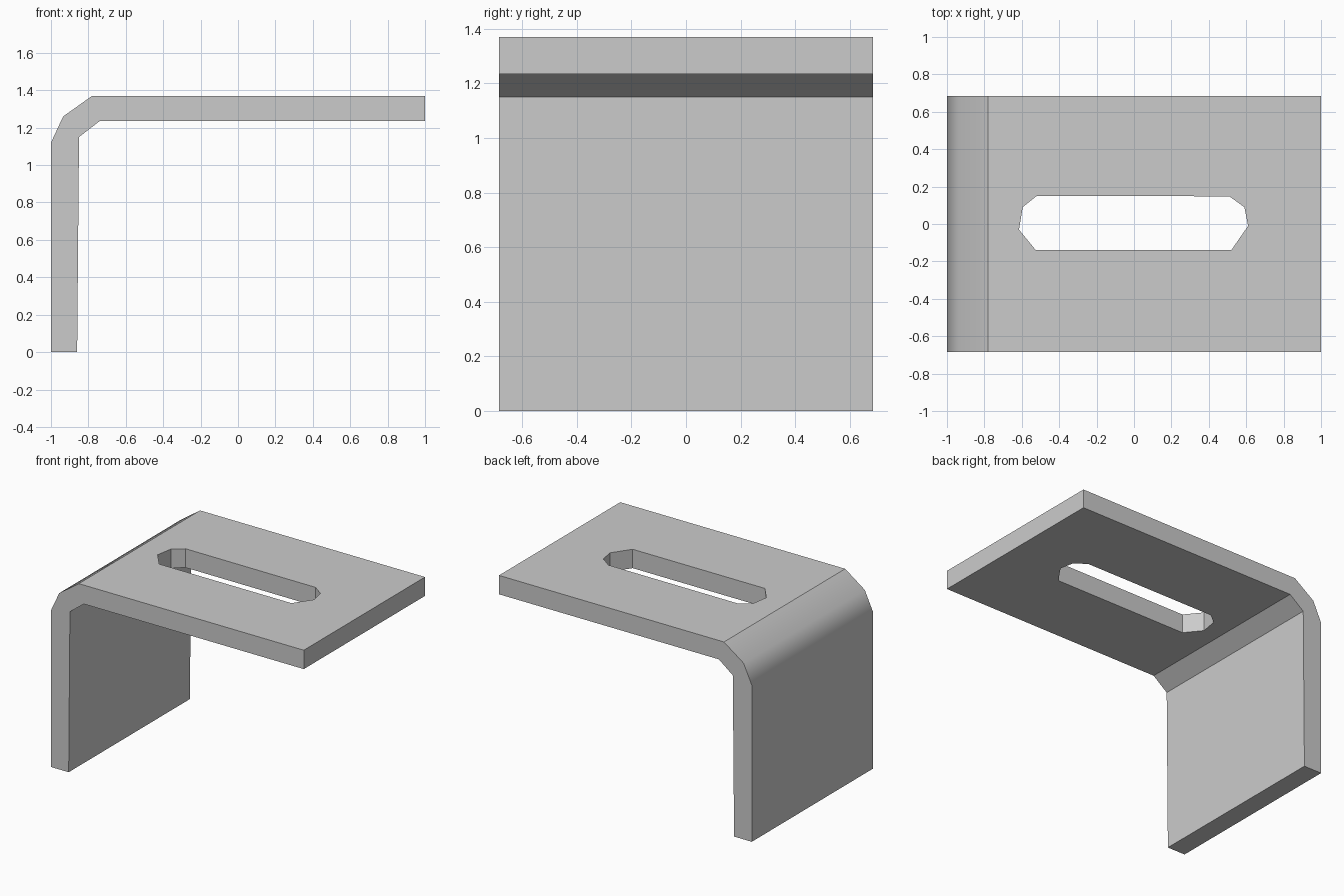
import bpy, bmesh, math
from mathutils import Vector

default = bpy.data.objects.get("Cube")
if default:
    bpy.data.objects.remove(default, do_unlink=True)

steel = bpy.data.materials.new("grey_steel")
steel.use_nodes = True
GREY = (0.6, 0.6, 0.6, 1)
steel.diffuse_color = GREY
steel.node_tree.nodes["Principled BSDF"].inputs["Base Color"].default_value = GREY


def prism(name, outline, direction):
    """Extrude a closed outline along a direction into a solid object."""
    bm = bmesh.new()
    face = bm.faces.new([bm.verts.new(p) for p in outline])
    grown = bmesh.ops.extrude_face_region(bm, geom=[face])["geom"]
    verts = [g for g in grown if isinstance(g, bmesh.types.BMVert)]
    bmesh.ops.translate(bm, verts=verts, vec=Vector(direction))
    bmesh.ops.recalc_face_normals(bm, faces=bm.faces)
    mesh = bpy.data.meshes.new(name)
    bm.to_mesh(mesh)
    bm.free()
    mesh.materials.append(steel)
    obj = bpy.data.objects.new(name, mesh)
    bpy.context.collection.objects.link(obj)
    return obj


# Bent plate: side profile (x, z) swept across the depth
HALF_DEPTH = 0.685
profile = [(-1, 0), (-0.86, 0), (-0.85, 1.15), (-0.74, 1.235), (1, 1.235),
           (1, 1.37), (-0.78, 1.37), (-0.935, 1.26), (-1, 1.12)]
bracket = prism("angle_bracket", [(x, -HALF_DEPTH, z) for x, z in profile],
                (0, 2 * HALF_DEPTH, 0))

# Long slot through the top plate
slot = [(-0.52, 0.15), (-0.595, 0.09), (-0.615, -0.03), (-0.525, -0.14),
        (0.52, -0.14), (0.61, -0.01), (0.59, 0.09), (0.51, 0.148)]
cutter = prism("slot_cutter", [(x, y, 1.1) for x, y in slot], (0, 0, 0.5))
cutter.hide_render = True

cut = bracket.modifiers.new("slot", "BOOLEAN")
cut.operation = "DIFFERENCE"
cut.solver = "EXACT"
cut.object = cutter
bpy.context.view_layer.objects.active = bracket
bracket.select_set(True)
bpy.ops.object.modifier_apply(modifier="slot")
bpy.data.objects.remove(cutter, do_unlink=True)

# Soft outer bend, crisp plate edges
bpy.ops.object.shade_smooth_by_angle(angle=math.radians(30))
soften = bracket.modifiers.new("face_weighted_normals", "WEIGHTED_NORMAL")
soften.keep_sharp = True
